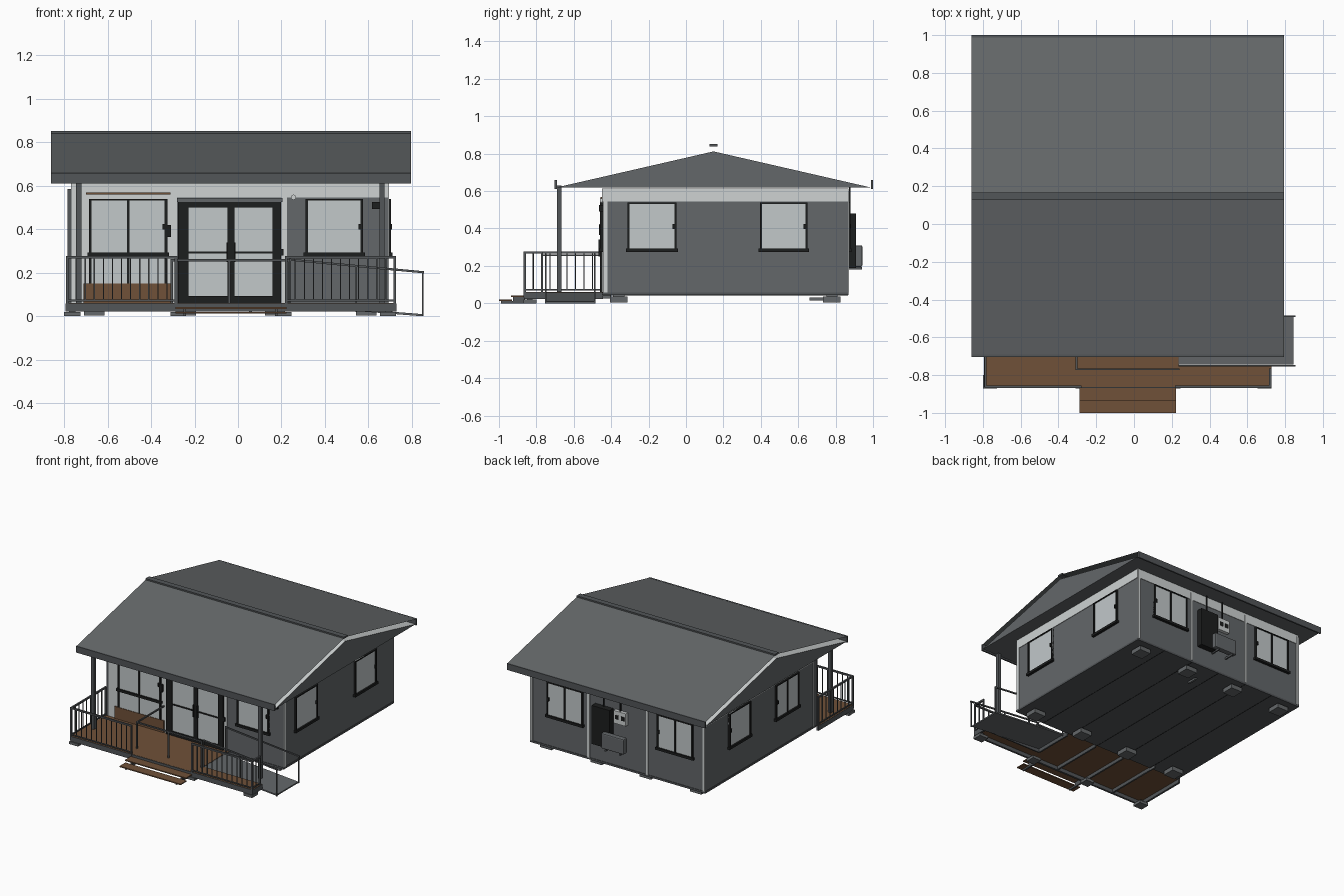
import bpy, bmesh, math
from mathutils import Vector

if "Cube" in bpy.data.objects:
    bpy.data.objects.remove(bpy.data.objects["Cube"])

def mat(name, r, g, b):
    m = bpy.data.materials.new(name)
    m.diffuse_color = (r, g, b, 1)
    m.use_nodes = True
    m.node_tree.nodes["Principled BSDF"].inputs["Base Color"].default_value = m.diffuse_color
    return m

GRAY = mat("wall gray", .125, .135, .142)
ROOF = mat("roof gray", .128, .138, .143)
TRIM = mat("trim gray", .085, .092, .098)
WHITE = mat("white panel", .62, .65, .65)
GLASS = mat("pale glass", .54, .58, .59)
BLACK = mat("black frame", .012, .013, .013)
WOOD = mat("deck wood", .16, .082, .04)
PAD = mat("footing gray", .13, .14, .145)

X0, X1, Y0, Y1 = -.765, .69, -.445, .865      # wall faces

def mesh(name, verts, faces, *mats):
    me = bpy.data.meshes.new(name)
    me.from_pydata(verts, [], faces)
    for m in mats:
        me.materials.append(m)
    ob = bpy.data.objects.new(name, me)
    bpy.context.collection.objects.link(ob)
    return ob

QUADS = [(0, 1, 3, 2), (4, 6, 7, 5), (0, 4, 5, 1), (2, 3, 7, 6), (0, 2, 6, 4), (1, 5, 7, 3)]

def part(name, m, boxes):
    """One object made of boxes (x0,x1,y0,y1,z0,z1)."""
    v, f = [], []
    for a in boxes:
        n = len(v)
        xs, ys, zs = sorted(a[0:2]), sorted(a[2:4]), sorted(a[4:6])
        v += [(x, y, z) for x in xs for y in ys for z in zs]
        f += [tuple(n + i for i in q) for q in QUADS]
    return mesh(name, v, f, m)

def beam(name, m, p, q, w, h):
    """Box of width w (y) and height h between two points in an xz plane."""
    v = [(e[0], e[1] + s * w / 2, e[2] + t * h / 2) for e in (p, q) for s in (-1, 1) for t in (-1, 1)]
    return mesh(name, v, QUADS, m)

def on(side, u0, u1, z0, z1, d0, d1):
    """Box lying on a wall, from d0 to d1 outward."""
    return {"front": (u0, u1, Y0 - d0, Y0 - d1, z0, z1), "back": (u0, u1, Y1 + d0, Y1 + d1, z0, z1),
            "right": (X1 + d0, X1 + d1, u0, u1, z0, z1), "left": (X0 - d0, X0 - d1, u0, u1, z0, z1)}[side]

def window(name, side, u0, u1, z0, z1, panes=1, f=.012, sill=True):
    fr = [on(side, u0, u0 + f, z0, z1, 0, .014), on(side, u1 - f, u1, z0, z1, 0, .014),
          on(side, u0, u1, z1 - f * .7, z1, 0, .014), on(side, u0, u1, z0, z0 + f, 0, .014)]
    if sill:
        fr.append(on(side, u0 - .008, u1 + .008, z0 - .006, z0 + .012, 0, .02))
    for i in range(1, panes):
        c = u0 + (u1 - u0) * i / panes
        fr.append(on(side, c - .006, c + .006, z0, z1, 0, .014))
    zc = (z0 + z1) / 2
    fr.append(on(side, u1 - .022, u1 - f, zc - .012, zc + .014, 0, .018))   # handle
    part(name + "_frame", BLACK, fr)
    part(name + "_glass", GLASS, [on(side, u0, u1, z0, z1, 0, .008)])

# house body, floor and panel trim
part("walls", GRAY, [(X0, X1, Y0, Y1, .055, .615)])
part("floor_slab", TRIM, [(X0 - .004, X1 + .004, Y0 - .004, Y1 + .004, .044, .058)])
part("floor_joints", BLACK, [(x - .002, x + .002, Y0, Y1, .0425, .045) for x in (-.52, -.28, -.04, .2, .45)])
strips = [on(s, a, b, .545, .615, 0, .004) for s, a, b in
          (("front", X0, X1), ("back", X0, X1), ("right", Y0, Y1), ("left", Y0, Y1))]
strips += [on("right", Y0, -.42, .058, .6, 0, .004), on("left", Y0, -.42, .058, .6, 0, .004)]
strips += [on("back", x - .009, x + .009, .058, .6, 0, .007) for x in (X0 + .009, -.285, .205, X1 - .009)]
strips += [on("front", X0, -.28, .058, .6, 0, .004), on("front", .2, .225, .058, .6, 0, .005)]
part("white_trim", WHITE, strips)

# roof: solid gable, thin sheets above it, fascias and ridge cap
RX0, RX1, RY0, RY1, RC = -.86, .795, -.70, 1.0, .147
a, b = RY0 + .01, RY1 - .015
g = mesh("gable_roof_core", [(x, y, z) for x in (RX0 + .003, RX1 - .003) for y, z in ((a, .62), (b, .62), (RC, .812))],
         [(0, 2, 1), (3, 4, 5), (0, 1, 4, 3), (1, 2, 5, 4), (2, 0, 3, 5)], GRAY, WHITE)
for p in g.data.polygons:
    p.material_index = 1 if p.normal.z > .5 else 0
mesh("roof_sheets", [(x, y, z) for y, z in ((RY0, .655), (RC, .845), (RY1, .655)) for x in (RX0, RX1)],
     [(0, 1, 3, 2), (2, 3, 5, 4)], ROOF)
part("fascias", TRIM, [(RX0, RX1, RY0 - .003, RY0 + .009, .61, .658), (RX0, RX1, RY1 - .012, RY1, .61, .658)])
part("ridge_cap", TRIM, [(RX0, RX1, RC - .021, RC + .021, .838, .851)])

# windows on all sides
window("right_front_window", "right", -.313, -.05, .28, .54)
window("right_rear_window", "right", .395, .65, .28, .54)
window("left_rear_window", "left", .335, .59, .28, .54)
window("left_front_window", "left", -.24, .035, .28, .54, 2)
window("back_right_window", "back", .25, .55, .28, .54, 2)
window("back_left_window", "back", -.67, -.37, .28, .54, 2)
window("porch_right_window", "front", .31, .575, .28, .54)
window("porch_left_window", "front", -.685, -.325, .28, .54, 2)

# glazed lower panel and wood base under the left porch window
part("lower_glass", GLASS, [on("front", -.68, -.33, .15, .28, 0, .008)])
part("lower_mullions", BLACK, [on("front", x - .006, x + .006, .15, .28, 0, .012) for x in (-.679, -.505, -.331)])
part("wood_base", WOOD, [on("front", -.71, -.30, .06, .15, 0, .012), on("front", -.70, -.31, .56, .568, 0, .012)])

# double entrance door
part("door_glass", GLASS, [on("front", -.24, .17, .08, .51, 0, .008)])
door = [on("front", u - w, u + w, .058, .525, 0, .016) for u, w in ((-.252, .024), (-.032, .017), (.178, .02))]
door += [on("front", -.275, .198, z0, z1, 0, .016) for z0, z1 in ((.058, .092), (.5, .525))]
door += [on("front", -.24, .17, .288, .298, 0, .013)]
door += [on("front", -.052, -.046, .25, .34, .01, .024), on("front", -.018, -.012, .25, .34, .01, .024)]
part("door_frame", BLACK, door)
part("door_surround", GRAY, [on("front", -.28, .205, .525, .543, 0, .012)])

# porch lamps, small boxes and corner downpipe
part("porch_fittings", BLACK, [on("front", -.335, -.308, .365, .42, 0, .02), on("front", .617, .65, .492, .525, 0, .02),
                               on("front", .198, .21, .28, .31, 0, .015)])
part("corner_pipe", TRIM, [(-.783, -.766, -.45, -.43, .06, .585)])
bpy.ops.mesh.primitive_cylinder_add(vertices=16, radius=.012, depth=.012, location=(.255, Y0 - .008, .547),
                                    rotation=(math.pi / 2, 0, 0))
bpy.context.object.name = "round_vent"
bpy.context.object.data.materials.append(WHITE)

# equipment on the back wall
part("tall_heater", BLACK, [on("back", .0, .15, .19, .48, 0, .045)])
ac = part("cooling_unit", GRAY, [on("back", -.14, .05, .195, .31, .035, .078)])
bv = ac.modifiers.new("round", 'BEVEL'); bv.width = .008; bv.segments = 2
part("cooling_brackets", TRIM, [on("back", x, x + .01, .18, .195, 0, .075) for x in (-.11, .01)])
part("meter_box", WHITE, [on("back", -.12, -.02, .385, .48, 0, .025)])
part("meter_windows", BLACK, [on("back", x, x + .028, .42, .45, .02, .028) for x in (-.11, -.062)])
part("service_pipes", BLACK, [on("back", x, x + .008, .47, .62, .006, .014) for x in (.07, -.07)])

# footings under the house and porch
feet = []
for x in (-.66, -.24, .17, .59):
    for y in (-.36, .78):
        feet += [(x - .047, x + .047, y - .047, y + .047, .004, .036), (x - .03, x + .03, y - .03, y + .03, .036, .045)]
for x in (-.762, .69):
    feet += [(x - .037, x + .037, -.87, -.80, 0, .02), (x - .015, x + .015, -.85, -.82, .02, .04)]
for x in (-.275, .21):
    feet.append((x - .035, x + .035, -.87, -.80, 0, .02))
part("footings", PAD, feet)
part("drain_pipes", PAD, [(-.53, -.52, -.6, -.4, .025, .045), (.05, .065, .66, .74, .015, .03)])

# deck with notch for the ramp
DX0, DX1, DY = -.79, .725, -.862
part("deck_boards", WOOD, [(DX0, .235, DY, Y0, .05, .06), (.235, DX1, DY, -.75, .05, .06)])
part("deck_edge", TRIM, [(DX0, DX1, DY - .005, DY + .01, .022, .059), (DX0 - .003, DX0 + .012, DY, Y0, .022, .059),
                         (DX1 - .012, DX1 + .003, DY, -.75, .022, .059), (.225, .237, -.75, Y0, .022, .059),
                         (.235, DX1, -.757, -.747, .022, .059)]
     + [(x, x + .012, DY, Y0, .025, .05) for x in (-.53, -.28, -.03)])
part("steps", WOOD, [(-.288, .222, -.935, DY, .034, .042), (-.288, .222, -1.0, -.93, .012, .02)])
part("step_supports", TRIM, [(x, x + .012, -.99, DY, 0, .012) for x in (-.25, .17)]
     + [(x, x + .012, -.925, DY, .012, .034) for x in (-.25, .17)])

# porch posts
part("porch_posts", TRIM, [(x - .012, x + .012, -.69, -.665, .06, .63) for x in (-.732, .662)])

# balustrades
def railing(name, p, q, n):
    P, Q = Vector(p), Vector(q)
    lo = lambda e, r: (min(P[e], Q[e]) - r, max(P[e], Q[e]) + r)
    bx = [(*lo(0, .006), *lo(1, .006), .266, .278), (*lo(0, .004), *lo(1, .004), .068, .076)]
    for i in range(n + 1):
        c = P.lerp(Q, i / n)
        r, z = (.006, .03) if i in (0, n) else (.0027, .07)
        bx.append((c.x - r, c.x + r, c.y - r, c.y + r, z, .27))
    part(name, TRIM, bx)

railing("front_left_railing", (DX0 + .004, DY), (-.285, DY), 12)
railing("front_right_railing", (.222, DY), (DX1 - .004, DY), 12)
railing("left_railing", (DX0 + .004, DY), (DX0 + .004, -.455), 9)
railing("right_railing", (DX1 - .004, DY), (DX1 - .004, -.77), 2)

# plain handrail around the entrance
part("entrance_handrail", TRIM, [(-.31, .24, -.774, -.764, .252, .262), (-.31, -.30, -.77, -.45, .252, .262)]
     + [(x - .005, x + .005, -.774, -.764, .05, .258) for x in (-.305, -.04, .235)])

# ramp and its sloping handrails
beam("ramp", GRAY, (.235, -.617, .053), (.845, -.617, .005), .256, .01)
for n, y in (("front", -.75), ("rear", -.488)):
    beam(n + "_ramp_rail", TRIM, (.235, y, .26), (.855, y, .202), .009, .01)
    part(n + "_ramp_posts", TRIM, [(.845, .853, y - .004, y + .004, 0, .205), (.235, .243, y - .004, y + .004, .04, .258),
                                   (.54, .548, y - .004, y + .004, .02, .23)])
